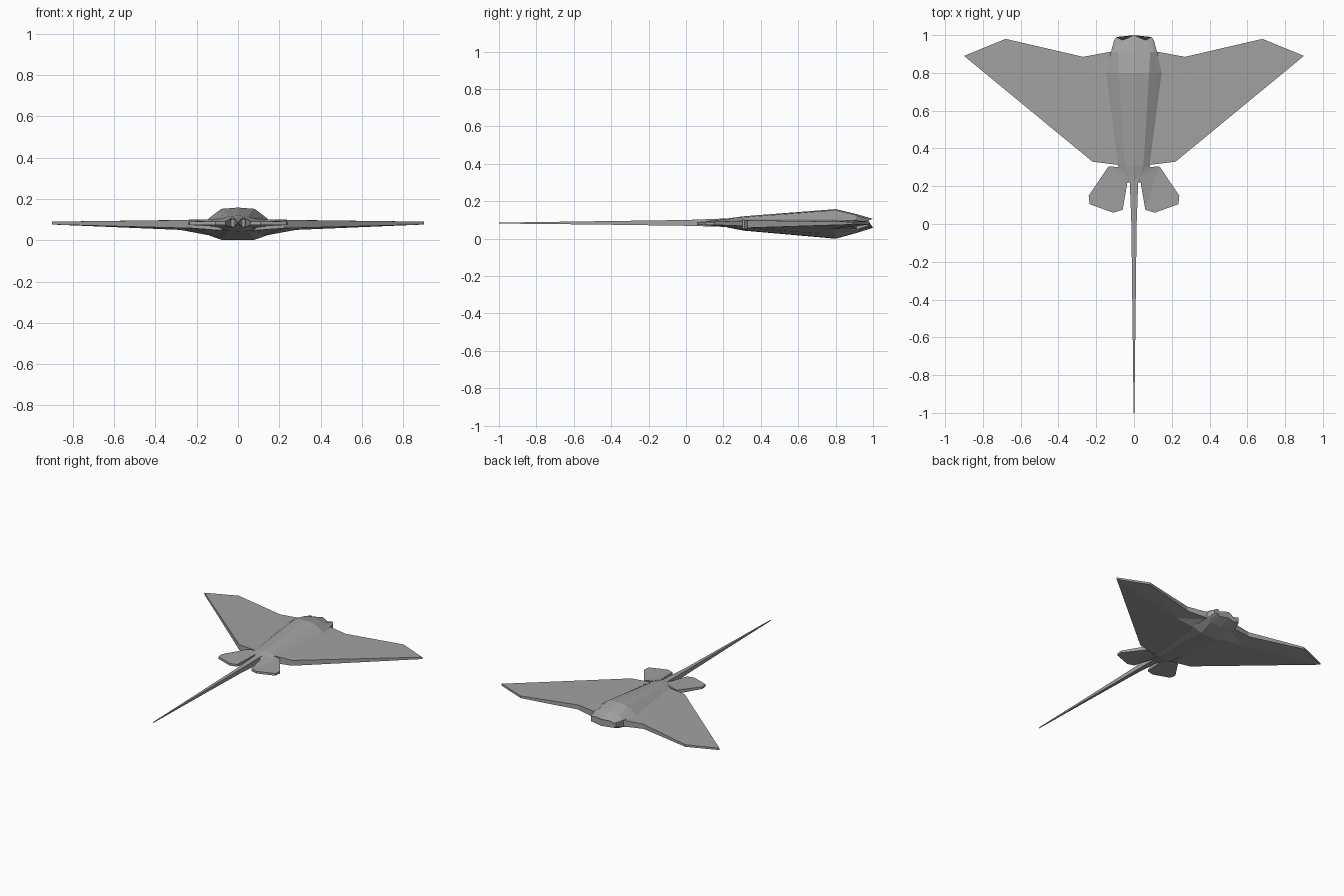
import bpy
import bmesh

cube = bpy.data.objects.get("Cube")
if cube:
    bpy.data.objects.remove(cube)

GREY = (0.36, 0.36, 0.36, 1)
skin = bpy.data.materials.new("grey_skin")
skin.use_nodes = True
skin.diffuse_color = GREY
bsdf = skin.node_tree.nodes["Principled BSDF"]
bsdf.inputs["Base Color"].default_value = GREY
bsdf.inputs["Roughness"].default_value = 0.8


def make_object(name, verts, faces, mirror=False):
    """Flat shaded mesh with consistent normals, optionally mirrored in x."""
    mesh = bpy.data.meshes.new(name)
    mesh.from_pydata(verts, [], faces)
    bm = bmesh.new()
    bm.from_mesh(mesh)
    bmesh.ops.recalc_face_normals(bm, faces=bm.faces)
    bm.to_mesh(mesh)
    bm.free()
    mesh.materials.append(skin)
    obj = bpy.data.objects.new(name, mesh)
    bpy.context.collection.objects.link(obj)
    if mirror:
        obj.modifiers.new("mirror", "MIRROR")
    return obj


def loft(name, rings):
    """Skin equal-length rings of points and cap both ends."""
    n = len(rings[0])
    verts = [p for ring in rings for p in ring]
    faces = [(k * n + i, k * n + (i + 1) % n, (k + 1) * n + (i + 1) % n, (k + 1) * n + i)
             for k in range(len(rings) - 1) for i in range(n)]
    faces += [tuple(range(n)), tuple(range(len(verts) - n, len(verts)))]
    return make_object(name, verts, faces)


def slab(name, points, rim, panels):
    """Thin plate: points are (x, y, top, bottom), the first `rim` form the outline."""
    n = len(points)
    verts = [(x, y, t) for x, y, t, b in points] + [(x, y, b) for x, y, t, b in points]
    faces = list(panels) + [tuple(n + i for i in p) for p in panels]
    faces += [(i, (i + 1) % rim, n + (i + 1) % rim, n + i) for i in range(rim)]
    return make_object(name, verts, faces, mirror=True)


def body_ring(y, side, shoulder, top, upper, lower, bottom, notch=0.0):
    """Symmetric body section; notch pushes the shoulders back to part the head lobes."""
    half = [(shoulder, y - notch, top - 0.006), (side * 0.88, y, upper + (top - upper) * 0.25),
            (side, y - notch, upper), (side, y - notch, lower),
            (side * 0.88, y, lower + (bottom - lower) * 0.3), (shoulder, y - notch, bottom + 0.002)]
    centre_y = y + notch * 0.6
    left = [(-px, py, pz) for px, py, pz in reversed(half)]
    return [(0, centre_y, top)] + half + [(0, centre_y, bottom)] + left


# Body: tapered back, highest behind the blunt head
loft("body", [
    body_ring(0.22, 0.035, 0.022, 0.108, 0.095, 0.070, 0.060),
    body_ring(0.31, 0.085, 0.050, 0.120, 0.100, 0.055, 0.043),
    body_ring(0.80, 0.148, 0.080, 0.158, 0.100, 0.028, 0.000),
    body_ring(0.91, 0.122, 0.085, 0.132, 0.100, 0.048, 0.030),
    body_ring(0.99, 0.105, 0.060, 0.106, 0.098, 0.068, 0.058, 0.016),
])

# Wings: swept plates, flat above and keeled towards the body below
slab("wings", [
    (0.08, 0.92, 0.100, 0.050), (0.27, 0.885, 0.098, 0.064),
    (0.68, 0.98, 0.092, 0.076), (0.90, 0.89, 0.090, 0.076),
    (0.22, 0.33, 0.098, 0.058), (0.06, 0.31, 0.102, 0.046),
    (0.12, 0.80, 0.102, 0.020), (0.28, 0.78, 0.098, 0.050),
], 6, [(0, 1, 7), (0, 7, 6), (1, 2, 7), (2, 3, 7), (3, 4, 7), (4, 6, 7), (4, 5, 6), (0, 6, 5)])

# Rear fins: a small splayed pair beside the tail
slab("rear_fins", [
    (0.03, 0.25, 0.108, 0.060), (0.06, 0.30, 0.110, 0.058),
    (0.135, 0.305, 0.096, 0.068), (0.24, 0.15, 0.090, 0.074),
    (0.235, 0.105, 0.090, 0.074), (0.11, 0.06, 0.090, 0.074),
    (0.06, 0.075, 0.090, 0.074),
], 7, [(0, 1, 2), (0, 2, 6), (2, 3, 4), (2, 4, 5), (2, 5, 6)])

# Tail: long square whip
tail_sections = [(0.32, 0.026, 0.060, 0.112), (0.0, 0.014, 0.069, 0.100),
                 (-0.5, 0.008, 0.076, 0.093), (-1.0, 0.002, 0.081, 0.086)]
loft("tail", [[(-w, y, lo), (w, y, lo), (w, y, hi), (-w, y, hi)]
              for y, w, lo, hi in tail_sections])
